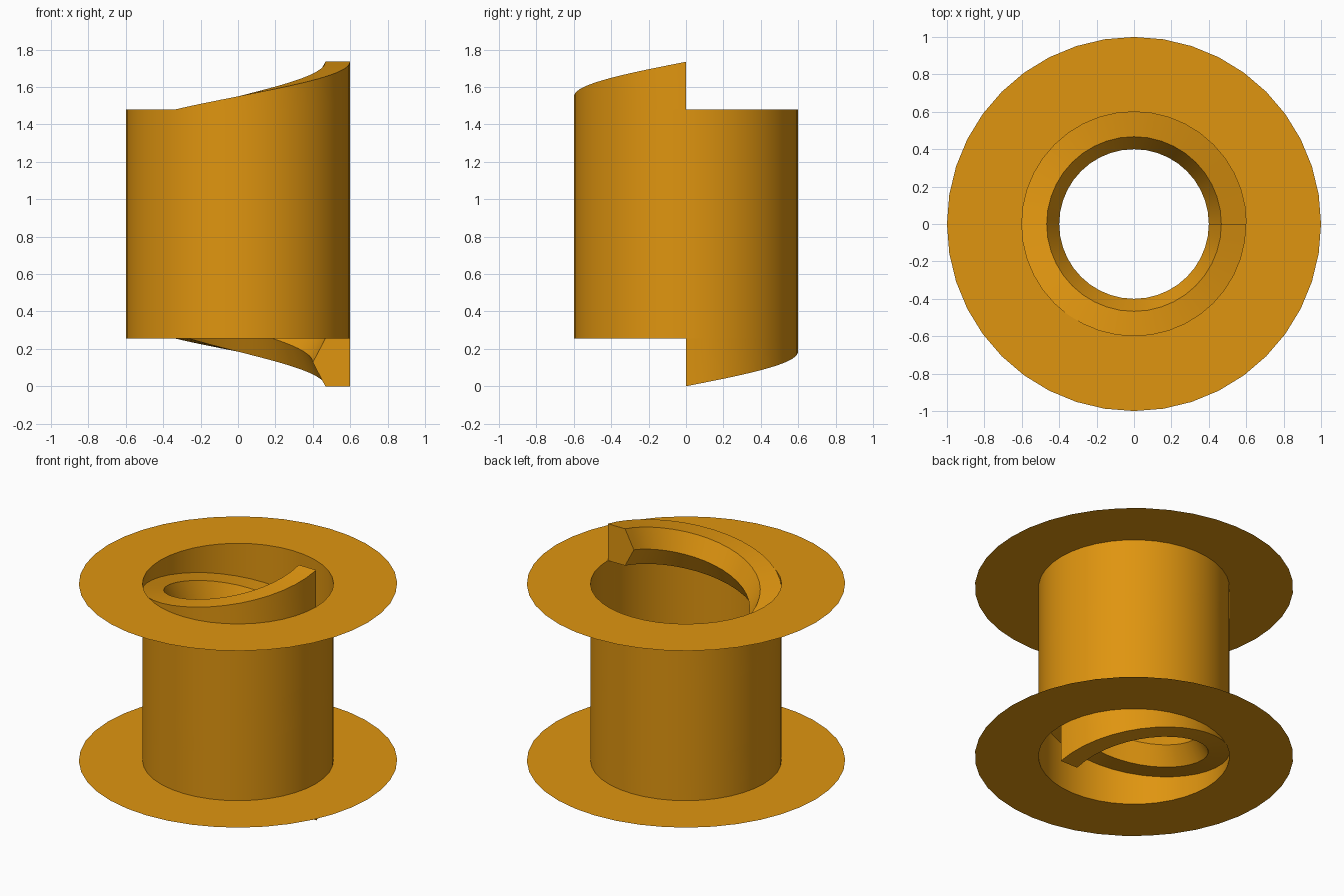
import bpy
from math import cos, sin, tau, radians

if "Cube" in bpy.data.objects:
    bpy.data.objects.remove(bpy.data.objects["Cube"])

SEG = 40            # sides per turn
R = 0.6             # wall radius
PITCH = 0.74
TURNS = 2
THREAD_H = 0.255
TOP = PITCH * TURNS

orange = bpy.data.materials.new("orange")
orange.diffuse_color = (0.74, 0.30, 0.005, 1)
orange.use_nodes = True
orange.node_tree.nodes["Principled BSDF"].inputs["Base Color"].default_value = orange.diffuse_color


def make(name, verts, faces):
    mesh = bpy.data.meshes.new(name)
    mesh.from_pydata(verts, [], faces)
    mesh.materials.append(orange)
    obj = bpy.data.objects.new(name, mesh)
    bpy.context.collection.objects.link(obj)
    bpy.ops.object.select_all(action='DESELECT')
    obj.select_set(True)
    bpy.context.view_layer.objects.active = obj
    bpy.ops.object.shade_smooth_by_angle(angle=radians(30))
    return obj


def sweep(name, profile, closed=False, turns=1, pitch=0.0):
    """Sweep an (r, z) profile around z, climbing by pitch each turn."""
    n, steps = len(profile), SEG * turns
    helix = pitch != 0
    rings = steps + 1 if helix else steps
    verts = [(r * cos(tau * i / SEG), r * sin(tau * i / SEG), z + pitch * i / SEG)
             for i in range(rings) for r, z in profile]
    faces = []
    for i in range(steps):
        a, b = i * n, ((i + 1) % rings) * n
        for k in range(n if closed else n - 1):
            m = (k + 1) % n
            faces.append((a + k, b + k, b + m, a + m))
    if helix:  # end caps
        faces.append(tuple(range(n)))
        faces.append(tuple(reversed(range(steps * n, steps * n + n))))
    return make(name, verts, faces)


# Sleeve wall between the two flanges
sweep("sleeve", [(R, THREAD_H), (R, TOP)])

# Paper-thin flange rings
sweep("lower_flange", [(R, THREAD_H), (1.0, THREAD_H)][::-1])
sweep("upper_flange", [(1.0, TOP), (R, TOP)])

# Internal helical thread with a pointed crest
sweep("thread", [(R, 0), (R, THREAD_H), (0.467, THREAD_H),
                 (0.4, THREAD_H / 2), (0.467, 0)],
      closed=True, turns=TURNS, pitch=PITCH)
